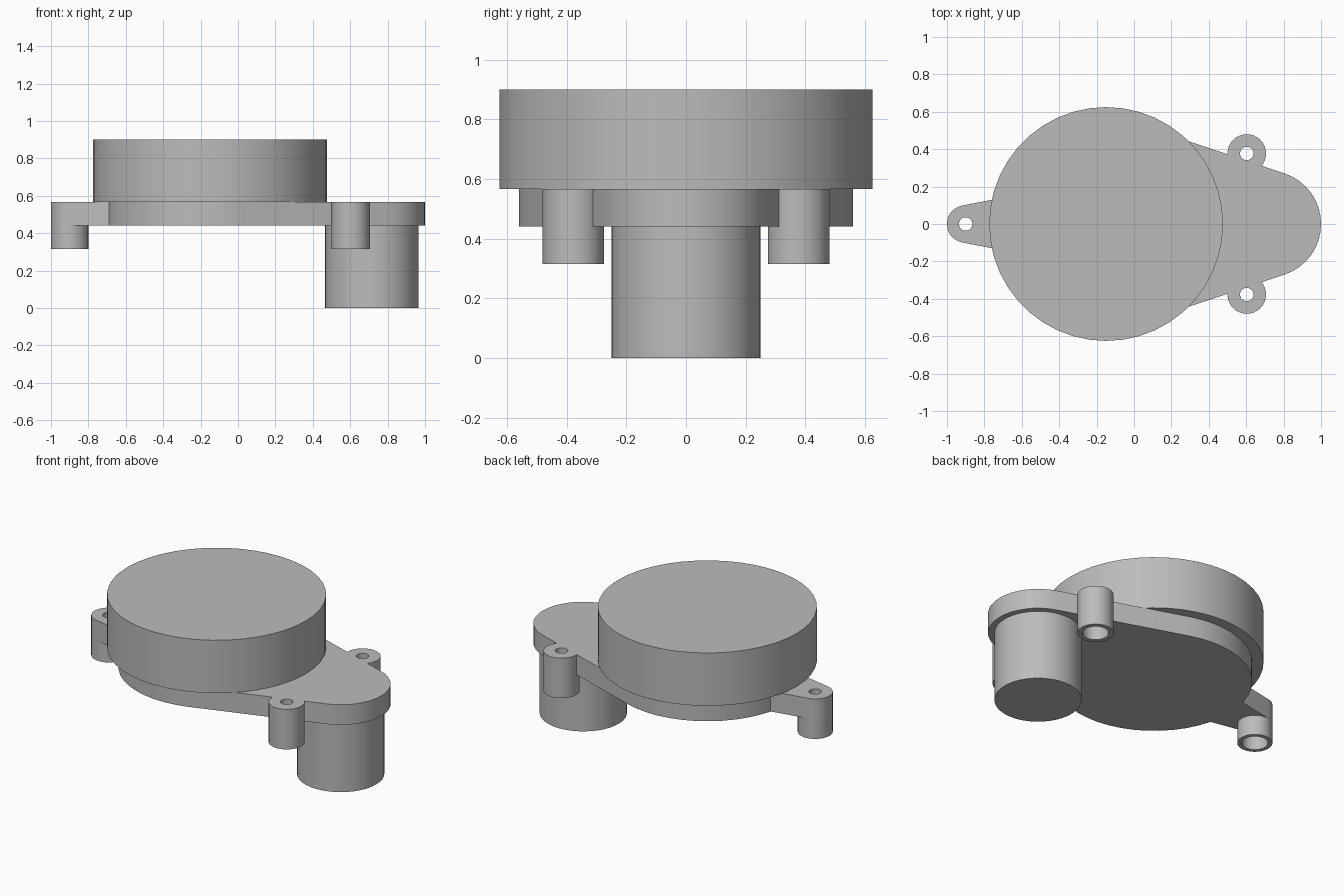
import bpy, bmesh
from math import pi, cos, sin, acos

cube = bpy.data.objects.get("Cube")
if cube:
    bpy.data.objects.remove(cube)

grey = bpy.data.materials.new("plain grey")
grey.use_nodes = True
grey.diffuse_color = (0.5, 0.5, 0.5, 1)
grey.node_tree.nodes["Principled BSDF"].inputs["Base Color"].default_value = (0.5, 0.5, 0.5, 1)


def arc(cx, cy, r, a0, a1, n):
    return [(cx + r * cos(a0 + (a1 - a0) * i / n), cy + r * sin(a0 + (a1 - a0) * i / n))
            for i in range(n + 1)]


def prism(name, outline, z0, z1):
    """Extrude a counter-clockwise outline from z0 up to z1."""
    bm = bmesh.new()
    face = bm.faces.new([bm.verts.new((x, y, z0)) for x, y in outline])
    top = bmesh.ops.extrude_face_region(bm, geom=[face])["geom"]
    bmesh.ops.translate(bm, vec=(0, 0, z1 - z0),
                        verts=[v for v in top if isinstance(v, bmesh.types.BMVert)])
    bmesh.ops.recalc_face_normals(bm, faces=bm.faces)
    mesh = bpy.data.meshes.new(name)
    bm.to_mesh(mesh)
    bm.free()
    mesh.materials.append(grey)
    ob = bpy.data.objects.new(name, mesh)
    bpy.context.collection.objects.link(ob)
    return ob


def cylinder(name, x, y, r, z0, z1, n=40):
    return prism(name, arc(x, y, r, 0, 2 * pi, n)[:-1], z0, z1)


def tangent_plate(name, x1, r1, x2, r2, z0, z1):
    """Two circles on the x axis joined by their outer tangents."""
    phi = acos((r1 - r2) / (x2 - x1))
    outline = arc(x2, 0, r2, -phi, phi, 16) + arc(x1, 0, r1, phi, 2 * pi - phi, 28)
    return prism(name, outline, z0, z1)


def select(ob):
    bpy.ops.object.select_all(action="DESELECT")
    ob.select_set(True)
    bpy.context.view_layer.objects.active = ob


def combine(target, tool, operation):
    mod = target.modifiers.new(operation, "BOOLEAN")
    mod.operation, mod.solver, mod.object = operation, "EXACT", tool
    select(target)
    bpy.ops.object.modifier_apply(modifier=mod.name)
    bpy.data.objects.remove(tool)


# Main housing disc and motor can
PLATE_LOW, PLATE_TOP = 0.44, 0.567
housing = cylinder("housing_disc", -0.149, 0, 0.625, PLATE_TOP, 0.9, 44)
motor = cylinder("motor_can", 0.715, 0, 0.249, 0, PLATE_LOW)

# Mounting plate with tapered arm
plate = tangent_plate("mounting_plate", -0.149, 0.56, 0.715, 0.285, PLATE_LOW, PLATE_TOP)
combine(plate, tangent_plate("arm", -0.9, 0.1, -0.4, 0.197, PLATE_LOW, PLATE_TOP), "UNION")

# Screw bosses, each with a through hole and a wider bore from below
bosses = [(-0.9, 0, 0.1), (0.603, 0.377, 0.103), (0.603, -0.377, 0.103)]
for x, y, r in bosses:
    combine(plate, cylinder("boss", x, y, r, 0.315, PLATE_TOP, 32), "UNION")
for x, y, r in bosses:
    combine(plate, cylinder("bore", x, y, 0.075, 0.25, 0.5, 32), "DIFFERENCE")
    combine(plate, cylinder("hole", x, y, 0.036, 0.25, 0.7, 24), "DIFFERENCE")

# Smooth round sides, crisp rims
for ob in (housing, motor, plate):
    select(ob)
    bpy.ops.object.shade_smooth_by_angle(angle=0.52)
